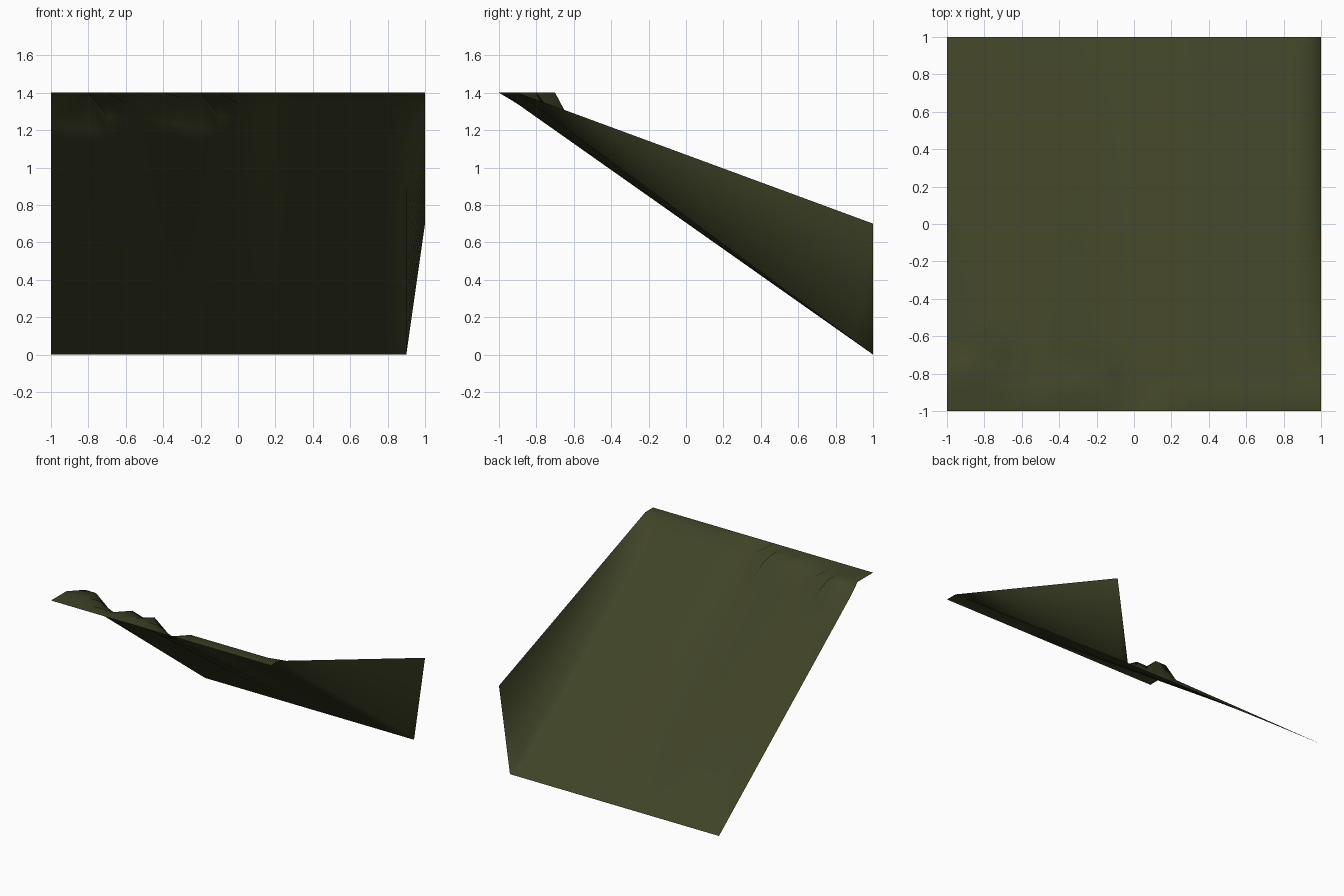
import bpy, bmesh

if "Cube" in bpy.data.objects:
    bpy.data.objects.remove(bpy.data.objects["Cube"])

# One flat colour
grass = bpy.data.materials.new("dark olive grass")
grass.diffuse_color = (0.05, 0.056, 0.02, 1)
grass.use_nodes = True
grass.node_tree.nodes["Principled BSDF"].inputs["Base Color"].default_value = grass.diffuse_color

N, TOP = 20, 1.4
# Slope of each column of the hillside, x = -1 to 0.9
SLOPE = [.77, .758, .755, .75, .745, .74, .735, .722, .71, .71, .705, .71] + [.737] * 8
# Rows of flat crest at the top of each column
CREST = [2, 3, 3, 2, 1, 1, 2, 1, 2, 1, 0, 0] + [1] * 9


def height(i, j):
    y = -1 + 2 * j / N
    if j <= CREST[i]:
        return TOP
    if i == N:                                   # raised right-hand bank
        return TOP - 0.7 * (y + 0.9) / 1.9
    return min(TOP, SLOPE[i] * (1 - y))          # straight run down to the ground


# Grid with a step of 0.1, i from -1 to 1 along x, j along y
bm = bmesh.new()
h = [[None] * (N + 1) for _ in range(N + 1)]
for i in range(N + 1):
    for j in range(N + 1):
        x, y = -1 + i * 2 / N, -1 + j * 2 / N
        # the middle knoll dips slightly between its two tops
        z = 1.37 if (i, j) == (7, 2) else height(i, j)
        h[i][j] = bm.verts.new((x, y, z))
for i in range(N):
    for j in range(N):
        f = bm.faces.new((h[i][j], h[i + 1][j], h[i + 1][j + 1], h[i][j + 1]))
        f.smooth = True

me = bpy.data.meshes.new("hillside")
bm.to_mesh(me)
bm.free()
me.materials.append(grass)
hill = bpy.data.objects.new("hillside", me)
bpy.context.collection.objects.link(hill)
